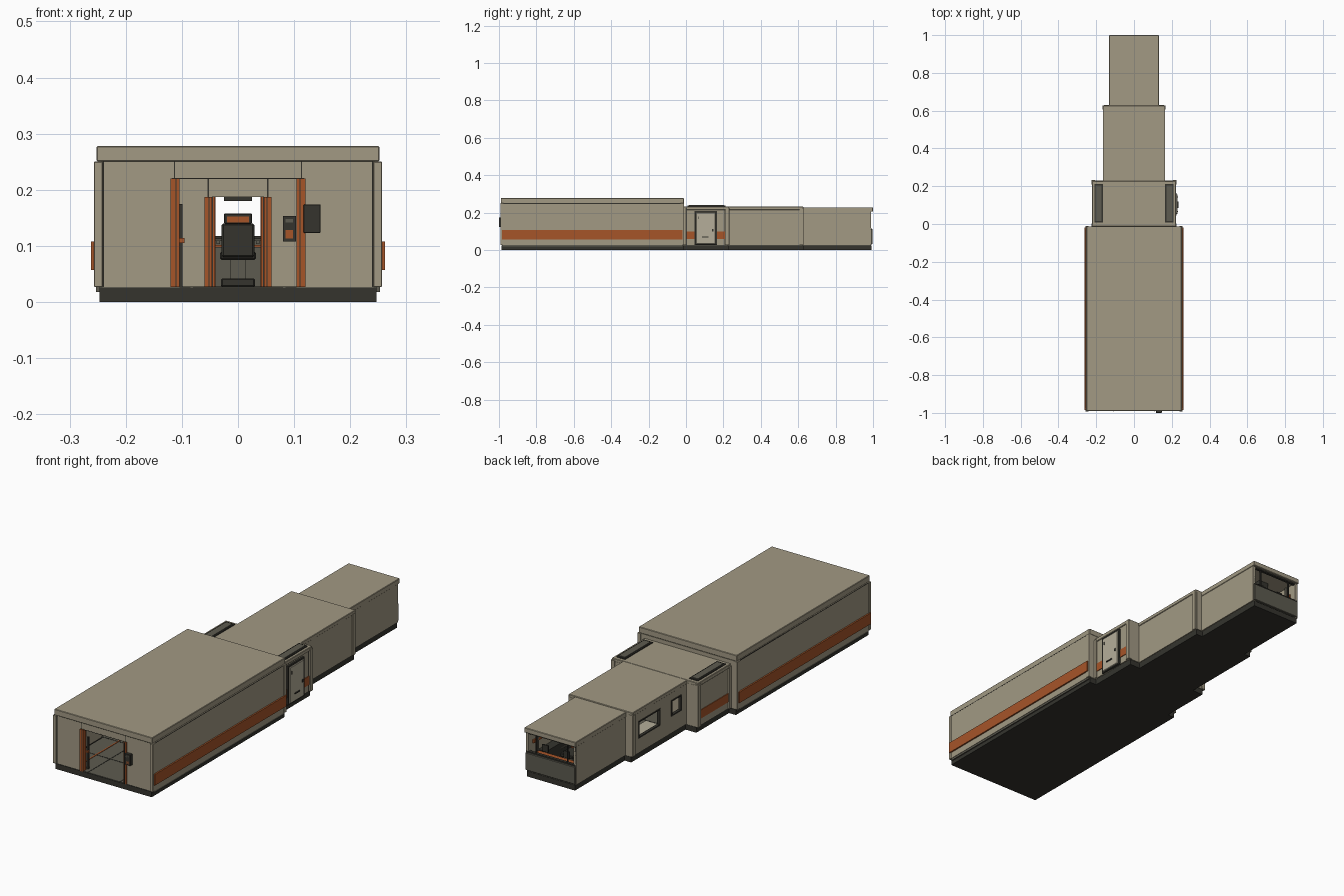
import bpy
import bmesh
from mathutils import Matrix, Vector

cube = bpy.data.objects.get("Cube")
if cube:
    bpy.data.objects.remove(cube, do_unlink=True)


def material(name, r, g, b):
    m = bpy.data.materials.new(name)
    m.use_nodes = True
    m.diffuse_color = (r, g, b, 1)
    bsdf = next(n for n in m.node_tree.nodes if n.type == 'BSDF_PRINCIPLED')
    bsdf.inputs["Base Color"].default_value = (r, g, b, 1)
    return m


BEIGE = material("beige", .36, .32, .23)
PALE = material("pale beige", .46, .42, .32)
DARK = material("charcoal", .035, .034, .027)
GREY = material("olive grey", .11, .105, .08)
ORANGE = material("orange", .38, .09, .022)


def boxes(name, mat, parts, bevel=0.0):
    """One object from boxes given as x0, x1, y0, y1, z0, z1."""
    bm = bmesh.new()
    for x0, x1, y0, y1, z0, z1 in parts:
        mid = Vector((x0 + x1, y0 + y1, z0 + z1)) / 2
        size = (x1 - x0, y1 - y0, z1 - z0)
        bmesh.ops.create_cube(bm, size=1, matrix=Matrix.Translation(mid) @ Matrix.Diagonal((*size, 1)))
    mesh = bpy.data.meshes.new(name)
    bm.to_mesh(mesh)
    bm.free()
    mesh.materials.append(mat)
    ob = bpy.data.objects.new(name, mesh)
    bpy.context.collection.objects.link(ob)
    if bevel:
        mod = ob.modifiers.new("soft edge", 'BEVEL')
        mod.width, mod.segments = bevel, 1
    return ob


def mirrored(name, mat, parts, bevel=0.0):
    both = list(parts) + [(-p[1], -p[0], *p[2:]) for p in parts]
    return boxes(name, mat, both, bevel)


def side_wall(name, x0, x1, y0, y1, z0, z1, holes=()):
    """Wall along y with holes given as y0, y1, z0, z1."""
    parts, y = [], y0
    for a, b, c, d in holes:
        parts += [(x0, x1, y, a, z0, z1), (x0, x1, a, b, z0, c), (x0, x1, a, b, d, z1)]
        y = b
    parts.append((x0, x1, y, y1, z0, z1))
    boxes(name, BEIGE, parts)


def door_wall(name, half, y0, y1, top, gap, head, trim):
    """Cross wall with a central doorway and orange jambs."""
    mirrored(name, BEIGE, [(gap, half, y0, y1, FLOOR, top)])
    boxes(name + "_header", BEIGE, [(-gap, gap, y0, y1, head, top)])
    mirrored(name + "_jambs", ORANGE,
             [(gap - trim, gap + .002, y0 - .006, y1 + .004, FLOOR, head)])
    mirrored(name + "_jamb_grooves", DARK,
             [(gap - trim * .6, gap - trim * .45, y0 - .007, y0, FLOOR, head)])


FLOOR = .027
SECTIONS = [  # name, wall half width, base half width, y0, y1, wall top, roof top
    ("hangar", .255, .247, -.985, -.015, .25, .278),
    ("airlock", .218, .212, -.015, .225, .215, .232),
    ("cabin", .162, .157, .225, .625, .215, .232),
    ("cockpit", .130, .124, .625, .99, .205, .228),
]
T = .014
window_holes = {"cabin": [(.265, .34, .105, .18), (.42, .58, .095, .175)]}
for name, w, base, y0, y1, top, roof in SECTIONS:
    boxes(name + "_base", DARK, [(-base, base, y0 - .002, y1 + .002, 0, FLOOR - .002)])
    boxes(name + "_floor", GREY, [(-base, base, y0, y1, FLOOR - .002, FLOOR)])
    side_wall(name + "_left_wall", w - T, w, y0, y1, FLOOR, top)
    side_wall(name + "_right_wall", -w, T - w, y0, y1, FLOOR, top, window_holes.get(name, ()))
    # floor panel seams
    step = (y1 - y0) / 6
    boxes(name + "_floor_seams", DARK,
          [(-base + T, base - T, y0 + i * step, y0 + i * step + .004, FLOOR, FLOOR + .001)
           for i in range(1, 6)]
          + [(s * base / 3 - .002, s * base / 3 + .002, y0, y1, FLOOR, FLOOR + .001) for s in (-1, 1)])
    # ribs along the inner walls
    mirrored(name + "_inner_ribs", GREY,
             [(w - T - .006, w - T, y0 + i * step - .005, y0 + i * step + .005, FLOOR, top)
              for i in (1, 3, 5) if name != "cabin"] or [(w - T - .004, w - T, y0 + .02, y1 - .02, .03, .05)])

# Roof slabs
boxes("hangar_roof", BEIGE, [(-.252, .252, -.99, -.012, .25, .278)], .002)
boxes("airlock_roof", BEIGE, [(-.222, .222, -.012, .228, .215, .233)], .002)
boxes("cabin_roof", BEIGE, [(-.165, .165, .225, .628, .215, .232)], .002)
boxes("cockpit_roof", BEIGE, [(-.132, .132, .625, 1, .205, .228)], .002)

# Cross walls and doorways
door_wall("front_wall", .245, -.985, -.972, .25, .118, .22, .014)
door_wall("airlock_front_wall", .245, -.03, -.012, .25, .058, .187, .012)
door_wall("airlock_back_wall", .212, .215, .229, .22, .050, .187, .009)
door_wall("cockpit_door_wall", .158, .615, .629, .22, .046, .187, .006)

# Panel seams on the front
mirrored("front_seams", DARK, [(.112, .114, -.9855, -.984, .22, .25),
                               (.239, .241, -.9855, -.984, FLOOR, .25),
                               (.052, .054, -.031, -.029, .187, .22)])
boxes("front_lintel_seam", DARK, [(-.118, .118, -.9855, -.984, .219, .221)])

# Hangar corner posts, stripes and lower trim
mirrored("hangar_corner_posts", BEIGE, [(.241, .257, -.992, -.975, FLOOR, .25),
                                        (.241, .257, -.03, -.01, FLOOR, .25)], .001)
mirrored("hangar_stripes", ORANGE, [(.253, .262, -.985, -.018, .057, .108)])
mirrored("hangar_eave_seams", DARK, [(.252, .2555, -.975, -.03, .247, .25)])
mirrored("hangar_skirts", GREY, [(.247, .253, -.98, -.02, .018, FLOOR)])

# Airlock posts, stripes and roof vents
mirrored("airlock_corner_posts", BEIGE, [(.205, .225, -.012, .002, FLOOR, .225),
                                         (.205, .225, .21, .232, FLOOR, .225)], .001)
mirrored("airlock_seams", DARK, [(.217, .219, .207, .210, FLOOR, .215)])
mirrored("airlock_stripes", ORANGE, [(.215, .221, .002, .208, .06, .1)])
mirrored("roof_vents", DARK, [(.165, .21, .008, .212, .232, .237)])
mirrored("roof_vent_covers", GREY, [(.171, .204, .016, .204, .236, .24)])
mirrored("cabin_edge_posts", BEIGE, [(.152, .166, .606, .628, FLOOR, .22)], .001)

# Side entry door
boxes("side_door_frame", DARK, [(.215, .226, .045, .165, FLOOR, .208)])
boxes("side_door", PALE, [(.22, .231, .053, .157, .032, .2)], .002)
boxes("side_door_handle", DARK, [(.23, .235, .085, .12, .066, .071),
                                 (.23, .234, .14, .146, .1, .112),
                                 (.23, .233, .064, .068, .165, .18)])

# Cabin window frames
for a, b, c, d in window_holes["cabin"]:
    e = .006
    boxes("cabin_window_frame", DARK, [(-.164, -.15, a, a + e, c, d), (-.164, -.15, b - e, b, c, d),
                                       (-.164, -.15, a, b, c, c + e), (-.164, -.15, a, b, d - e, d)])

# Cockpit rear end: lower panel and open window
boxes("cockpit_end_panel", GREY, [(-.128, .128, .984, .997, .03, .112)], .002)
boxes("cockpit_sill", DARK, [(-.126, .126, .978, .992, .112, .118)])
mirrored("cockpit_window_posts", DARK, [(.118, .127, .978, .99, .112, .205),
                                        (.078, .083, .98, .987, .112, .205)])
boxes("cockpit_window_top", DARK, [(-.126, .126, .978, .99, .199, .206)])

# Wall control boxes by the front door and inside the hangar
boxes("outer_control_box", DARK, [(.117, .147, -1, -.984, .123, .174)], .001)
boxes("outer_control_button", ORANGE, [(.124, .14, -1.0, -.998, .128, .141)])
boxes("outer_control_screen", GREY, [(.123, .141, -1.0, -.998, .158, .166)])
boxes("inner_control_box", DARK, [(.08, .103, -.046, -.03, .108, .153)])
boxes("inner_control_button", ORANGE, [(.085, .098, -.048, -.046, .113, .128)])
boxes("inner_control_screen", GREY, [(.085, .098, -.048, -.046, .142, .148)])
boxes("door_lever_bar", DARK, [(-.106, -.099, -.96, -.95, FLOOR, .175)])
boxes("door_lever_handle", ORANGE, [(-.106, -.095, -.965, -.955, .105, .114)])

# Hangar lockers and shelf boards
for i in range(4):
    y = -.84 + i * .19
    mirrored("hangar_locker", DARK, [(.2, .24, y, y + .13, .05, .2)])
    mirrored("hangar_locker_door", BEIGE, [(.196, .2, y + .008, y + .122, .058, .192)])
    mirrored("hangar_locker_latch", ORANGE, [(.193, .196, y + .1, y + .108, .11, .135)])
mirrored("hangar_floor_lines", ORANGE, [(.15, .156, -.95, -.05, FLOOR, FLOOR + .002)])

# Airlock suit racks
mirrored("airlock_rack", GREY, [(.15, .2, .02, .045, .03, .19), (.15, .2, .175, .2, .03, .19)])

# Cabin furniture: bunk, table and lockers
boxes("cabin_bunk", GREY, [(.085, .147, .26, .59, FLOOR, .062)])
boxes("cabin_mattress", ORANGE, [(.088, .147, .265, .585, .062, .075)], .003)
boxes("cabin_table", PALE, [(-.147, -.075, .4, .57, .08, .087)])
boxes("cabin_table_legs", DARK, [(-.1, -.09, .42, .43, FLOOR, .08), (-.1, -.09, .54, .55, FLOOR, .08)])
boxes("cabin_seat", ORANGE, [(-.14, -.09, .26, .34, FLOOR, .07)], .003)
boxes("cabin_upper_cabinet", BEIGE, [(.1, .147, .26, .59, .15, .21)])

# Pilot seat facing the window
boxes("seat_foot", DARK, [(-.03, .03, .8, .87, FLOOR, .042)], .002)
boxes("seat_pedestal", GREY, [(-.014, .014, .82, .85, .04, .078)])
boxes("seat_cushion", DARK, [(-.032, .032, .8, .88, .075, .09)], .003)
boxes("seat_back", DARK, [(-.029, .029, .79, .806, .08, .14)], .003)
boxes("seat_headrest", DARK, [(-.025, .025, .79, .804, .139, .158)], .002)
boxes("seat_headrest_pad", ORANGE, [(-.02, .02, .788, .79, .142, .152),
                                    (-.02, .02, .804, .808, .142, .152),
                                    (-.024, .024, .806, .81, .092, .136)])
mirrored("seat_arms", GREY, [(.032, .038, .8, .87, .103, .11)])

# Cockpit consoles and overhead screen
boxes("cockpit_console", GREY, [(-.112, .112, .925, .975, FLOOR, .098)])
boxes("cockpit_console_top", ORANGE, [(-.105, .105, .93, .97, .098, .102)])
mirrored("cockpit_side_console", DARK, [(.075, .116, .68, .92, FLOOR, .1)])
mirrored("cockpit_side_screens", DARK, [(.04, .07, .95, .956, .118, .15)])
mirrored("cockpit_side_stripe", ORANGE, [(.11, .116, .66, .96, .145, .16)])
boxes("overhead_screen", DARK, [(-.025, .025, .88, .91, .18, .205)])
